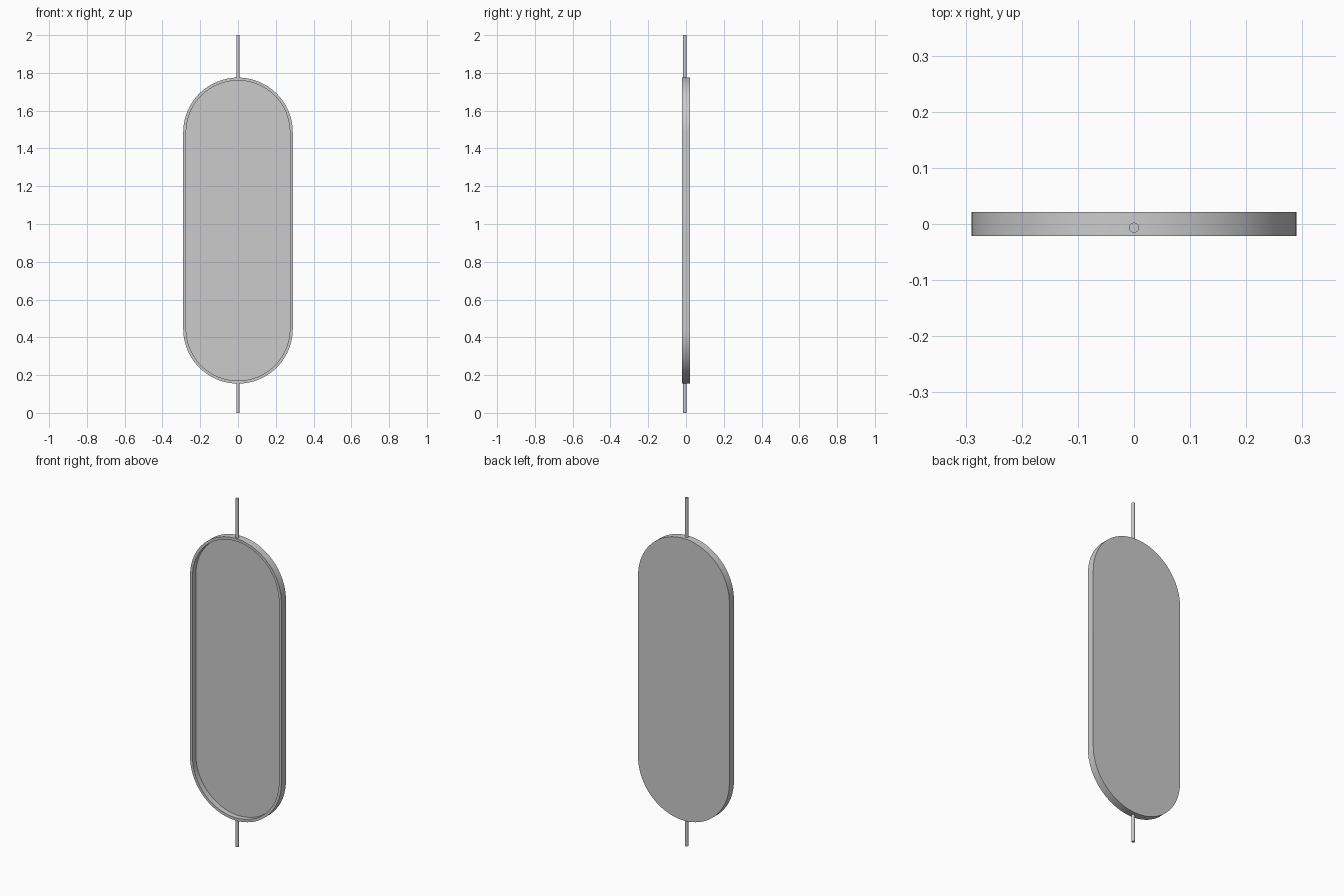
import bpy, bmesh, math

if "Cube" in bpy.data.objects:
    bpy.data.objects.remove(bpy.data.objects["Cube"])

R = 0.29                 # outer end radius
Z_LOW, Z_HIGH = 0.445, 1.485   # centres of the rounded ends
RIM = 0.0155             # frame thickness seen from the front
FRONT, BACK, GLASS = -0.021, 0.021, 0.010
SEG = 48                 # segments per rounded end


def stadium(bm, r, y):
    """Loop of vertices around a pill outline in the XZ plane."""
    loop = []
    for centre, start in ((Z_HIGH, 0.0), (Z_LOW, math.pi)):
        for i in range(SEG + 1):
            a = start + math.pi * i / SEG
            loop.append(bm.verts.new((r * math.cos(a), y, centre + r * math.sin(a))))
    return loop


def bridge(bm, a, b):
    n = len(a)
    for i in range(n):
        j = (i + 1) % n
        bm.faces.new((a[i], a[j], b[j], b[i]))


def finish(bm, name):
    mesh = bpy.data.meshes.new(name)
    bm.to_mesh(mesh)
    bm.free()
    obj = bpy.data.objects.new(name, mesh)
    bpy.context.collection.objects.link(obj)
    bpy.ops.object.select_all(action='DESELECT')
    obj.select_set(True)
    bpy.context.view_layer.objects.active = obj
    bpy.ops.object.shade_smooth_by_angle(angle=math.radians(30))
    return obj


# Frame: flat back, outer wall, front rim and inner wall
bm = bmesh.new()
loops = [stadium(bm, R, BACK), stadium(bm, R, FRONT),
         stadium(bm, R - RIM, FRONT), stadium(bm, R - RIM, GLASS)]
bm.faces.new(loops[0][::-1])
for a, b in zip(loops, loops[1:]):
    bridge(bm, a, b)
back_face = bm.faces[:][0]
back_face.normal_update()
bm.normal_update()
if back_face.normal.y < 0:
    back_face.normal_flip()
# outer wall must agree with the outward-facing back
bmesh.ops.recalc_face_normals(bm, faces=bm.faces[:])
bm.normal_update()
bm.faces.ensure_lookup_table()
if bm.faces[0].normal.y < 0:
    bmesh.ops.reverse_faces(bm, faces=bm.faces[:])
finish(bm, "mirror_frame")

# Mirror pane recessed inside the frame
bm = bmesh.new()
pane = bm.faces.new(stadium(bm, R - RIM, GLASS))
pane.normal_update()
if pane.normal.y > 0:
    pane.normal_flip()
finish(bm, "mirror_pane")

# Rods above and below the frame
for name, z0, z1 in (("lower_rod", 0.0, 0.162), ("upper_rod", 1.768, 2.0)):
    bpy.ops.mesh.primitive_cylinder_add(vertices=32, radius=0.009, depth=z1 - z0,
                                        location=(0, -0.0065, (z0 + z1) / 2))
    bpy.context.object.name = name
    bpy.ops.object.shade_smooth_by_angle(angle=math.radians(30))
